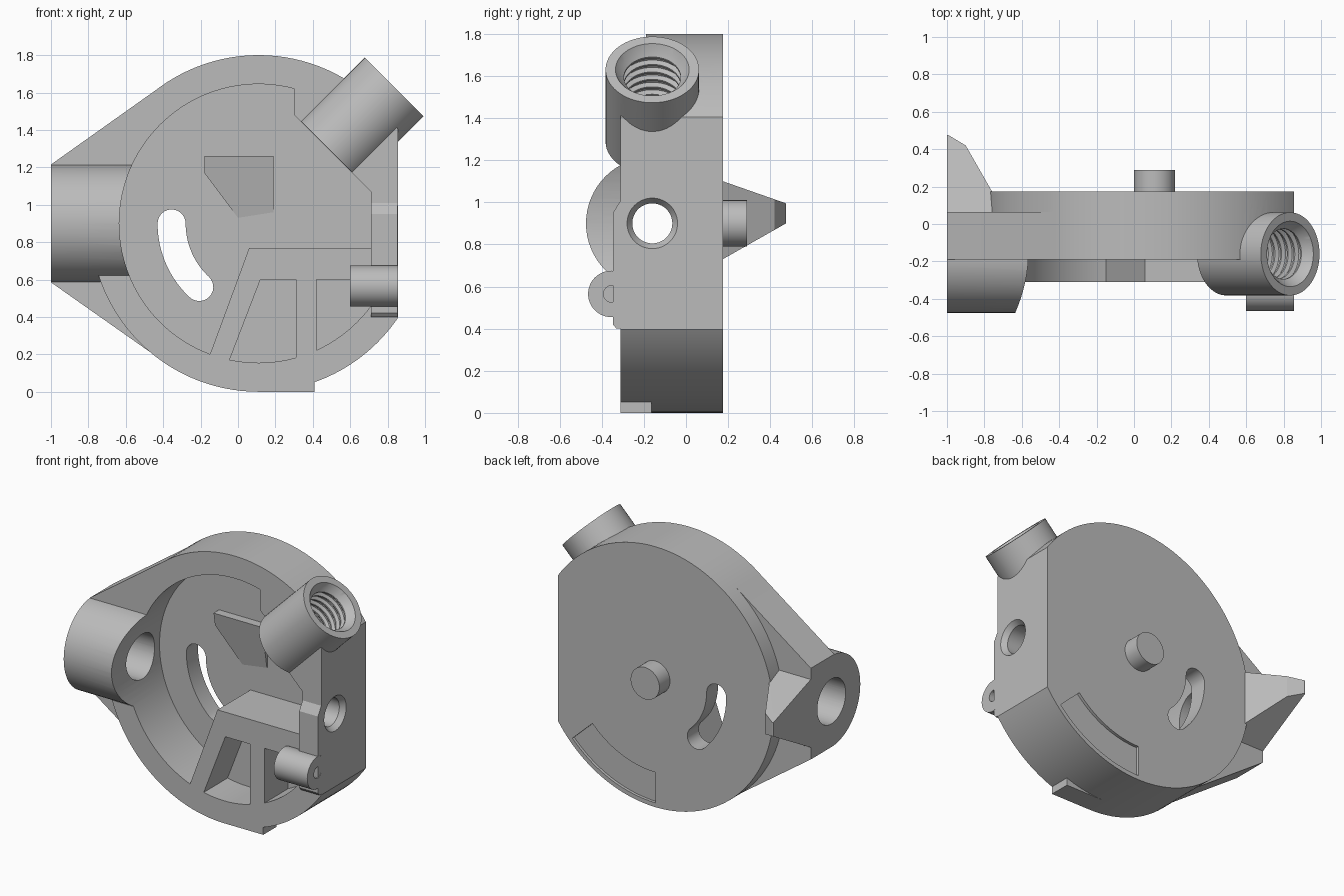
import bpy, bmesh, math
from mathutils import Vector

cube = bpy.data.objects.get("Cube")
if cube:
    bpy.data.objects.remove(cube, do_unlink=True)

grey = bpy.data.materials.new("plain grey")
grey.use_nodes = True
grey.diffuse_color = (0.5, 0.5, 0.5, 1)
grey.node_tree.nodes["Principled BSDF"].inputs["Base Color"].default_value = (0.5, 0.5, 0.5, 1)

CX, CZ = 0.11, 0.9          # disc centre
FRONT, RIM, FLOOR, BACK = -0.31, -0.19, 0.05, 0.175
BORE_Y = -0.16


def finish(name, bm):
    bmesh.ops.remove_doubles(bm, verts=bm.verts, dist=1e-5)
    bmesh.ops.recalc_face_normals(bm, faces=bm.faces)
    mesh = bpy.data.meshes.new(name)
    bm.to_mesh(mesh)
    bm.free()
    mesh.materials.append(grey)
    obj = bpy.data.objects.new(name, mesh)
    bpy.context.collection.objects.link(obj)
    return obj


def prism(name, outline, low, high, axis="y"):
    """Extrude a flat outline along one axis."""
    place = {"x": lambda a, b: (low, a, b),
             "y": lambda a, b: (a, low, b),
             "z": lambda a, b: (a, b, low)}[axis]
    bm = bmesh.new()
    face = bm.faces.new([bm.verts.new(place(a, b)) for a, b in outline])
    top = bmesh.ops.extrude_face_region(bm, geom=[face])["geom"]
    shift = Vector([(high - low) * (axis == k) for k in "xyz"])
    bmesh.ops.translate(bm, vec=shift, verts=[v for v in top if isinstance(v, bmesh.types.BMVert)])
    return finish(name, bm)


def lathe(name, profile, origin, direction, steps=64):
    """Revolve (radius, distance) points around an axis."""
    d = Vector(direction).normalized()
    side = d.orthogonal().normalized()
    bm = bmesh.new()
    vs = [bm.verts.new(Vector(origin) + side * r + d * t) for r, t in profile]
    es = [bm.edges.new(pair) for pair in zip(vs, vs[1:])]
    bmesh.ops.spin(bm, geom=vs + es, cent=origin, axis=d, angle=math.tau, steps=steps)
    return finish(name, bm)


def rod(name, origin, direction, radius, length, steps=64):
    return lathe(name, [(0, 0), (radius, 0), (radius, length), (0, length)], origin, direction, steps)


def arc(radius, start, end, cx=CX, cz=CZ, step=3):
    """Arc points, keeping to shared multiples of the step between the ends."""
    lo, hi = min(start, end), max(start, end)
    angles = [lo] + [a for a in range(-360, 720, step) if lo + 0.5 < a < hi - 0.5] + [hi]
    if start > end:
        angles.reverse()
    return [(cx + radius * math.cos(math.radians(a)), cz + radius * math.sin(math.radians(a)))
            for a in angles]


def combine(target, tool, operation):
    mod = target.modifiers.new("join", "BOOLEAN")
    mod.operation, mod.solver, mod.object = operation, "EXACT", tool
    bpy.context.view_layer.objects.active = target
    bpy.ops.object.modifier_apply(modifier=mod.name)
    bpy.data.objects.remove(tool, do_unlink=True)


# Disc with a flat side
cut = math.degrees(math.acos(0.745 / 0.9))
housing = prism("housing", arc(0.9, cut, 360 - cut), RIM, BACK)

# Raised lower rim, right wall and shelf block
raised = (arc(0.9, 198, 360 - cut) + arc(0.9, cut, 45)
          + [(0.49, 1.29), (0.71, 1.07), (0.71, 0.77), (0.06, 0.77), (0, 0.62)])
combine(housing, prism("raised", raised, FRONT, 0.1), "UNION")

# Tapered flange leading to the side boss
flange = [(-1, 1.215), (-1, 0.585)] + [(-0.42, 0.177), (0, 0.5), (0, 1.3), (-0.39, 1.648)]
combine(housing, prism("flange", flange, RIM, 0.065), "UNION")

# Side boss with pointed rear rib
combine(housing, rod("boss", (-1, BORE_Y, CZ), (1, 0, 0), 0.315, 0.5), "UNION")
rib = prism("rib", [(0, 1.16), (BACK, 1.1), (0.475, 0.995), (0.475, 0.9), (BACK, 0.73), (0, 0.63)],
            -1, -0.7, "x")
rib_plan = prism("rib_plan", [(-1.1, 0.53), (-1, 0.48), (-0.9, 0.42), (-0.76, BACK),
                              (-0.74, -0.1), (-1.1, -0.1)], 0, 2, "z")
combine(rib, rib_plan, "INTERSECT")
combine(housing, rib, "UNION")

# Angled spout
spout_end = (0.835, BORE_Y, 1.63)
inward = (-1, 0, -1)
combine(housing, rod("spout", spout_end, inward, 0.222, 0.482), "UNION")

# Front pad and bottom tab
pad = [(FRONT + 0.05, 0.4), (-0.33, 0.4), (-0.347, 0.42), (-0.347, 0.95), (FRONT, 1.01), (FRONT + 0.05, 1.01)]
combine(housing, prism("pad", pad, 0.711, 0.854, "x"), "UNION")
combine(housing, prism("tab", [(CX, 0), (0.41, 0), (0.41, 0.12), (CX, 0.12)], FRONT, -0.165), "UNION")

# Main cavity
a0 = math.degrees(math.atan2(1.62 - CZ, 0.3 - CX))
a1 = 180 + math.degrees(math.atan2(CZ - 0.2, CX + 0.15))
cavity = arc(0.745, a0, a1) + [(0.06, 0.77), (0.71, 0.77), (0.71, 1.07), (0.3, 1.48)]
combine(housing, prism("cavity", cavity, -0.7, FLOOR), "DIFFERENCE")

# Two pockets in the shelf block
pocket_a = arc(0.745, 258, 285.5) + [(0.31, 0.6), (0.12, 0.6)]
pocket_b = arc(0.745, 294.5, 323) + [(0.71, 0.6), (0.42, 0.6)]
for outline in (pocket_a, pocket_b):
    combine(housing, prism("pocket", outline, -0.7, -0.05), "DIFFERENCE")

# Curved slot through the floor
end = math.radians(227)
slot = (arc(0.54, 180, 227)
        + arc(0.075, 227, 407, CX + 0.465 * math.cos(end), CZ + 0.465 * math.sin(end), 15)[1:-1]
        + arc(0.39, 227, 180)
        + arc(0.075, 0, 180, CX - 0.465, CZ, 15)[1:-1])
combine(housing, prism("slot", slot, -0.1, 0.4), "DIFFERENCE")

# Shallow curved recess on the back
recess = arc(0.87, 270, 317) + arc(0.66, 317, 270)
combine(housing, prism("recess", recess, BACK - 0.02, 0.4), "DIFFERENCE")

# Bores through the boss and the flat side
combine(housing, rod("boss_bore", (-1.2, BORE_Y, CZ), (1, 0, 0), 0.155, 0.9), "DIFFERENCE")
side_bore = [(0, 0), (0.095, 0), (0.095, 0.22), (0.12, 0.255), (0.12, 0.4), (0, 0.4)]
combine(housing, lathe("side_bore", side_bore, (0.6, BORE_Y, CZ), (1, 0, 0)), "DIFFERENCE")

# Threaded hole in the spout
thread = [(0, -0.1), (0.175, -0.1), (0.175, 0.0), (0.155, 0.03)]
for i in range(7):
    t = 0.05 + i * 0.05
    thread += [(0.135, t), (0.135, t + 0.01), (0.155, t + 0.03), (0.155, t + 0.04)]
thread += [(0.135, 0.41), (0, 0.41)]
combine(housing, lathe("thread", thread, spout_end, inward), "DIFFERENCE")

# Hinge lug with a pin hole
lug = rod("hinge_lug", (0.6, -0.355, 0.565), (1, 0, 0), 0.11, 0.255, 48)
combine(lug, rod("pin_hole", (0.7, -0.352, 0.565), (1, 0, 0), 0.04, 0.3, 24), "DIFFERENCE")

# Ramp on the cavity floor and pivot pin on the back
ramp = prism("floor_ramp", [(-0.18, 1.26), (-0.18, 1.17), (0, 0.93), (0.19, 0.96), (0.19, 1.26)],
             FLOOR - 0.06, FLOOR + 0.01)
for v in ramp.data.vertices:
    if v.co.y < FLOOR:
        v.co.y = FLOOR - 0.06 * max(0.02, (v.co.z - 0.93) / 0.33)
pin = rod("pivot_pin", (CX, BACK - 0.02, CZ), (0, 1, 0), 0.11, 0.135)

# Smooth curved walls, keep edges crisp
bpy.ops.object.select_all(action="DESELECT")
for obj in (housing, lug, pin):
    obj.select_set(True)
bpy.context.view_layer.objects.active = housing
bpy.ops.object.shade_smooth_by_angle(angle=math.radians(25))
